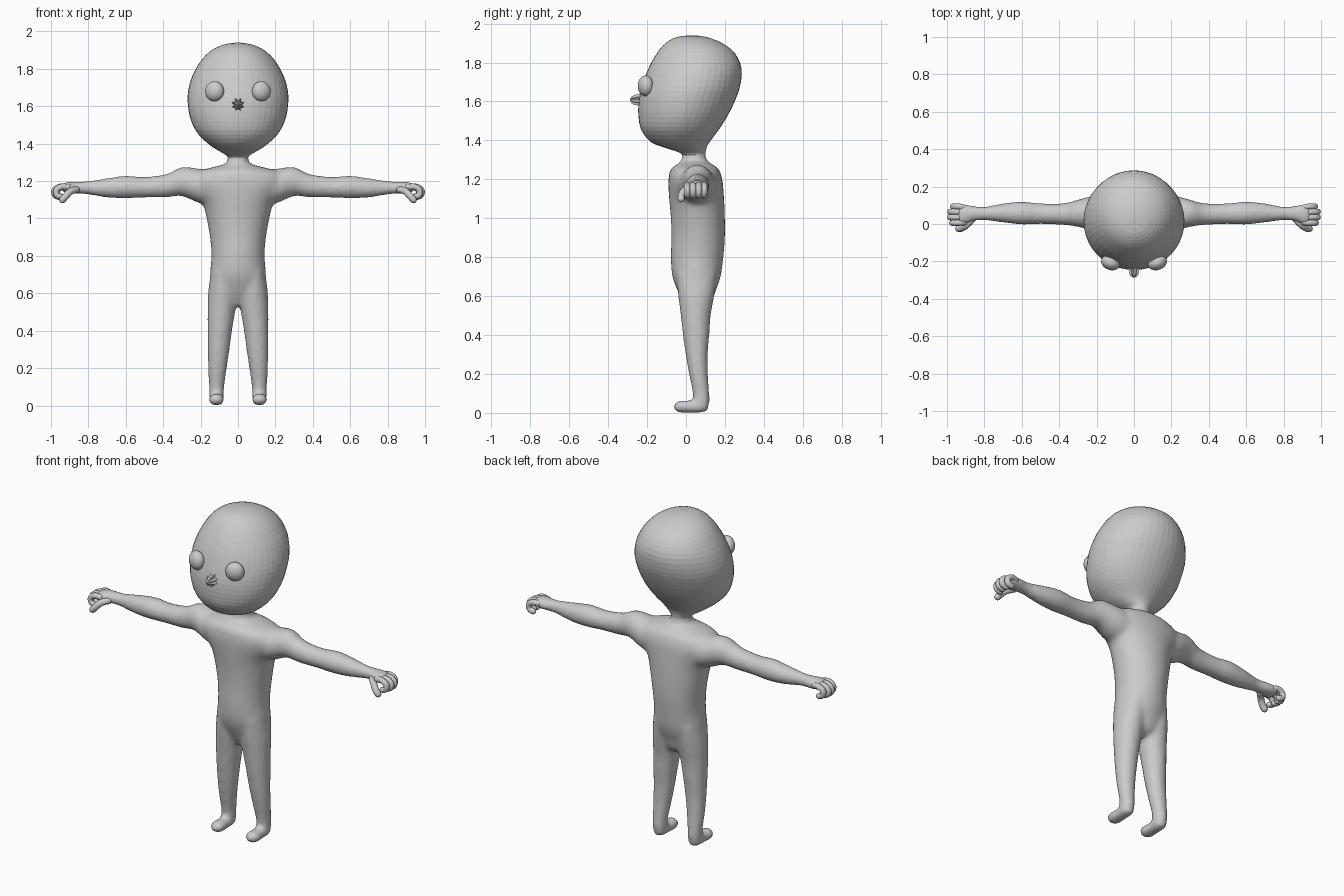
import bpy, bmesh, math
from mathutils import Vector

if "Cube" in bpy.data.objects:
    bpy.data.objects.remove(bpy.data.objects["Cube"])

grey = bpy.data.materials.new("plain grey")
grey.use_nodes = True
grey.diffuse_color = (0.6, 0.6, 0.6, 1)
grey.node_tree.nodes["Principled BSDF"].inputs["Base Color"].default_value = (0.6, 0.6, 0.6, 1)


def spline(rows, steps):
    """Smoothly interpolate between rows of numbers."""
    out = []
    for i in range(len(rows) - 1):
        a, b, c, d = (rows[min(max(i + k, 0), len(rows) - 1)] for k in (-1, 0, 1, 2))
        for s in range(steps):
            t = s / steps
            out.append([q + t / 2 * (r - p + t * (2 * p - 5 * q + 4 * r - u + t * (3 * (q - r) + u - p)))
                        for p, q, r, u in zip(a, b, c, d)])
    return out + [list(rows[-1])]


def skin(bm, rings):
    """Join closed rings of points into a capped tube."""
    loops = [[bm.verts.new(p) for p in ring] for ring in rings]
    n = len(loops[0])
    for a, b in zip(loops, loops[1:]):
        for i in range(n):
            bm.faces.new((a[i], a[(i + 1) % n], b[(i + 1) % n], b[i]))
    bm.faces.new(loops[0])
    bm.faces.new(loops[-1])
    bmesh.ops.recalc_face_normals(bm, faces=bm.faces[:])


def loft(bm, axis, rows, sides=32, steps=3, flip=1):
    """Rows: position on the axis, then low/high extent on the two other axes in order."""
    rings = []
    for pos, a0, a1, b0, b1 in spline(rows, steps):
        ring = []
        for i in range(sides):
            t = math.tau * i / sides
            p = [(a0 + a1) / 2 + (a1 - a0) / 2 * math.cos(t),
                 (b0 + b1) / 2 + (b1 - b0) / 2 * math.sin(t)]
            p.insert(axis, pos)
            ring.append((p[0] * flip, p[1], p[2]))
        rings.append(ring)
    skin(bm, rings)


def tube(bm, points, radius, sides=12):
    """Round-ended tube along a path."""
    path = [Vector(p) for p in spline(points, 4)]
    rings = []
    for i, p in enumerate(path):
        d = (path[min(i + 1, len(path) - 1)] - path[max(i - 1, 0)]).normalized()
        u = d.cross(Vector((0, 1, 0.2))).normalized()
        v = d.cross(u)
        rings.append([p + radius * (u * math.cos(math.tau * k / sides) + v * math.sin(math.tau * k / sides))
                      for k in range(sides)])
        last = (p, d, u, v)
    p, d, u, v = last
    for a in (0.5, 1.0, 1.4):
        rings.append([p + radius * (d * math.sin(a) + math.cos(a) * (
            u * math.cos(math.tau * k / sides) + v * math.sin(math.tau * k / sides))) for k in range(sides)])
    skin(bm, rings)


def finish(bm, name, smooth=True):
    mesh = bpy.data.meshes.new(name)
    bm.to_mesh(mesh)
    bm.free()
    for f in mesh.polygons:
        f.use_smooth = smooth
    mesh.materials.append(grey)
    ob = bpy.data.objects.new(name, mesh)
    bpy.context.collection.objects.link(ob)
    return ob


# Torso with neck: height, half width, front, back
bm = bmesh.new()
torso = [(.53, .04, .01, .09), (.56, .09, -.01, .13), (.62, .14, -.04, .15), (.7, .15, -.07, .178),
         (.8, .142, -.078, .192), (.9, .15, -.075, .2), (1.0, .168, -.078, .2), (1.08, .19, -.085, .197),
         (1.15, .24, -.09, .192), (1.2, .265, -.09, .187), (1.25, .22, -.08, .17), (1.275, .13, -.05, .14),
         (1.295, .065, -.025, .11), (1.33, .055, -.02, .1), (1.4, .06, -.02, .1)]
loft(bm, 2, [(z, -w, w, f, b) for z, w, f, b in torso])

# Arms (x, y range, z range), legs (z, x range, y range), feet (y, x range, z range)
arm = [(.08, -.05, .16, 1.06, 1.26), (.2, -.04, .155, 1.08, 1.265), (.3, -.015, .13, 1.12, 1.275),
       (.38, -.005, .11, 1.113, 1.238), (.5, 0, .11, 1.112, 1.222), (.6, -.003, .12, 1.108, 1.228),
       (.7, .008, .11, 1.112, 1.215), (.8, .02, .092, 1.128, 1.2), (.86, .015, .098, 1.132, 1.198),
       (.91, -.005, .105, 1.135, 1.195), (.945, 0, .1, 1.145, 1.185)]
leg = [(.72, .01, .145, -.05, .16), (.6, .0, .16, -.04, .145), (.5, .015, .163, -.027, .127),
       (.4, .032, .163, -.016, .12), (.3, .045, .162, -.002, .112), (.2, .06, .16, .015, .113),
       (.1, .074, .155, .035, .12), (.05, .076, .153, .035, .12), (.01, .095, .135, .06, .105)]
foot = [(.115, .1, .13, .015, .045), (.09, .078, .152, .002, .07), (.03, .078, .152, 0, .063),
        (-.02, .073, .157, 0, .064), (-.045, .08, .15, .004, .06), (-.063, .105, .125, .02, .042)]
for s in (1, -1):
    loft(bm, 0, arm, flip=s)
    loft(bm, 2, leg, flip=s)
    loft(bm, 1, foot, flip=s)
body = finish(bm, "body")
remesh = body.modifiers.new("fuse", "REMESH")
remesh.mode = "VOXEL"
remesh.voxel_size = 0.012
remesh.use_smooth_shade = True
relax = body.modifiers.new("relax", "SMOOTH")
relax.factor = 0.5
relax.iterations = 8

# Curled fingers and thumb, mirrored to the other hand
bm = bmesh.new()
for y0, y1, reach in ((.085, .093, -.015), (.06, .065, 0), (.035, .036, 0), (.01, .006, -.01)):
    tube(bm, [(.9, y0, 1.165), (.95 + reach, y1, 1.17), (.98 + reach, y1, 1.152),
              (.978 + reach, y1, 1.125), (.955 + reach, y1, 1.115)], .0165)
tube(bm, [(.86, .03, 1.155), (.895, -.005, 1.145), (.92, -.022, 1.12), (.938, -.025, 1.1)], .0185)
fingers = finish(bm, "fingers")
fingers.modifiers.new("mirror", "MIRROR")

# Head: height, half width, front, back
bm = bmesh.new()
head = [(1.94, .012, .02, .045), (1.93, .075, -.05, .11), (1.9, .14, -.105, .185), (1.85, .193, -.148, .25),
        (1.77, .241, -.193, .285), (1.68, .267, -.225, .278), (1.6, .267, -.243, .25),
        (1.52, .25, -.244, .21), (1.45, .212, -.228, .165), (1.39, .148, -.178, .12),
        (1.36, .1, -.1, .105), (1.335, .06, -.03, .1), (1.31, .05, -.015, .095)]
loft(bm, 2, [(z, -w, w, f, b) for z, w, f, b in head], sides=44, steps=3)
finish(bm, "head", smooth=False)

# Eyes
for s, side in ((1, "left"), (-1, "right")):
    bm = bmesh.new()
    bmesh.ops.create_uvsphere(bm, u_segments=32, v_segments=16, radius=.052)
    eye = finish(bm, side + "_eye")
    eye.location = (s * .125, -.207, 1.68)
    eye.rotation_euler = (0, 0, s * .35)
    eye.scale = (1, .75, 1.03)

# Pointed, fluted nose
bm = bmesh.new()
rings = []
for y, r in ((-.225, .042), (-.25, .03), (-.265, .028), (-.278, .02), (-.287, .004)):
    rings.append([(r * k * math.cos(math.tau * i / 16), y, 1.608 + r * k * math.sin(math.tau * i / 16))
                  for i in range(16) for k in [1 if i % 2 else .65]])
skin(bm, rings)
finish(bm, "nose", smooth=False)
